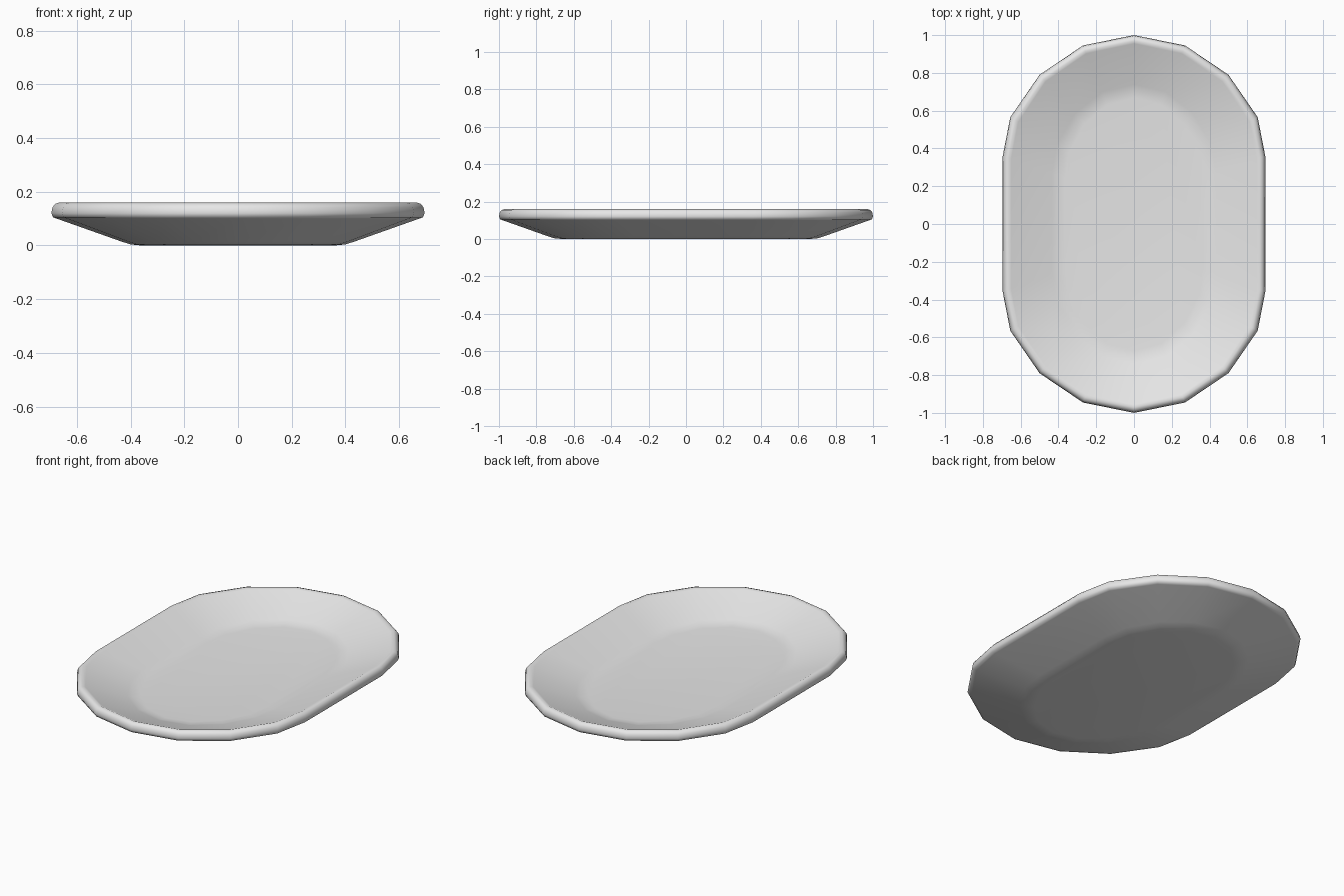
import bpy, bmesh, math

if "Cube" in bpy.data.objects:
    bpy.data.objects.remove(bpy.data.objects["Cube"])

# One quarter of the rim outline, then mirrored to the full 18-sided oval
quarter = [(0.695, 0.36), (0.655, 0.565), (0.50, 0.79), (0.27, 0.945)]
half = quarter + [(0, 1)] + [(-x, y) for x, y in reversed(quarter)]
outline = half + [(-x, -y) for x, y in half]

# Cross-section: inset from the rim, height (underside -> rim -> inside floor)
profile = [(0.335, 0.0), (0.295, 0.004), (0.26, 0.015), (0.02, 0.10), (0.006, 0.105),
           (0.0, 0.12), (0.004, 0.142), (0.014, 0.155), (0.03, 0.16),
           (0.045, 0.154), (0.26, 0.078), (0.29, 0.069), (0.33, 0.065)]

bm = bmesh.new()
rings = [[bm.verts.new((x * (0.695 - d) / 0.695, y * (1 - d), z)) for x, y in outline]
         for d, z in profile]
n = len(outline)
for a, b in zip(rings, rings[1:]):
    for i in range(n):
        j = (i + 1) % n
        bm.faces.new((a[i], a[j], b[j], b[i]))
bm.faces.new(list(reversed(rings[0])))   # foot
bm.faces.new(rings[-1])                  # inside floor
bmesh.ops.recalc_face_normals(bm, faces=bm.faces)

mesh = bpy.data.meshes.new("platter")
bm.to_mesh(mesh)
bm.free()
platter = bpy.data.objects.new("platter", mesh)
bpy.context.collection.objects.link(platter)

mat = bpy.data.materials.new("light grey")
mat.diffuse_color = (0.8, 0.8, 0.8, 1)
mat.use_nodes = True
mat.node_tree.nodes["Principled BSDF"].inputs["Base Color"].default_value = mat.diffuse_color
mesh.materials.append(mat)

bpy.context.view_layer.objects.active = platter
platter.select_set(True)
bpy.ops.object.shade_smooth_by_angle(angle=math.radians(60))
